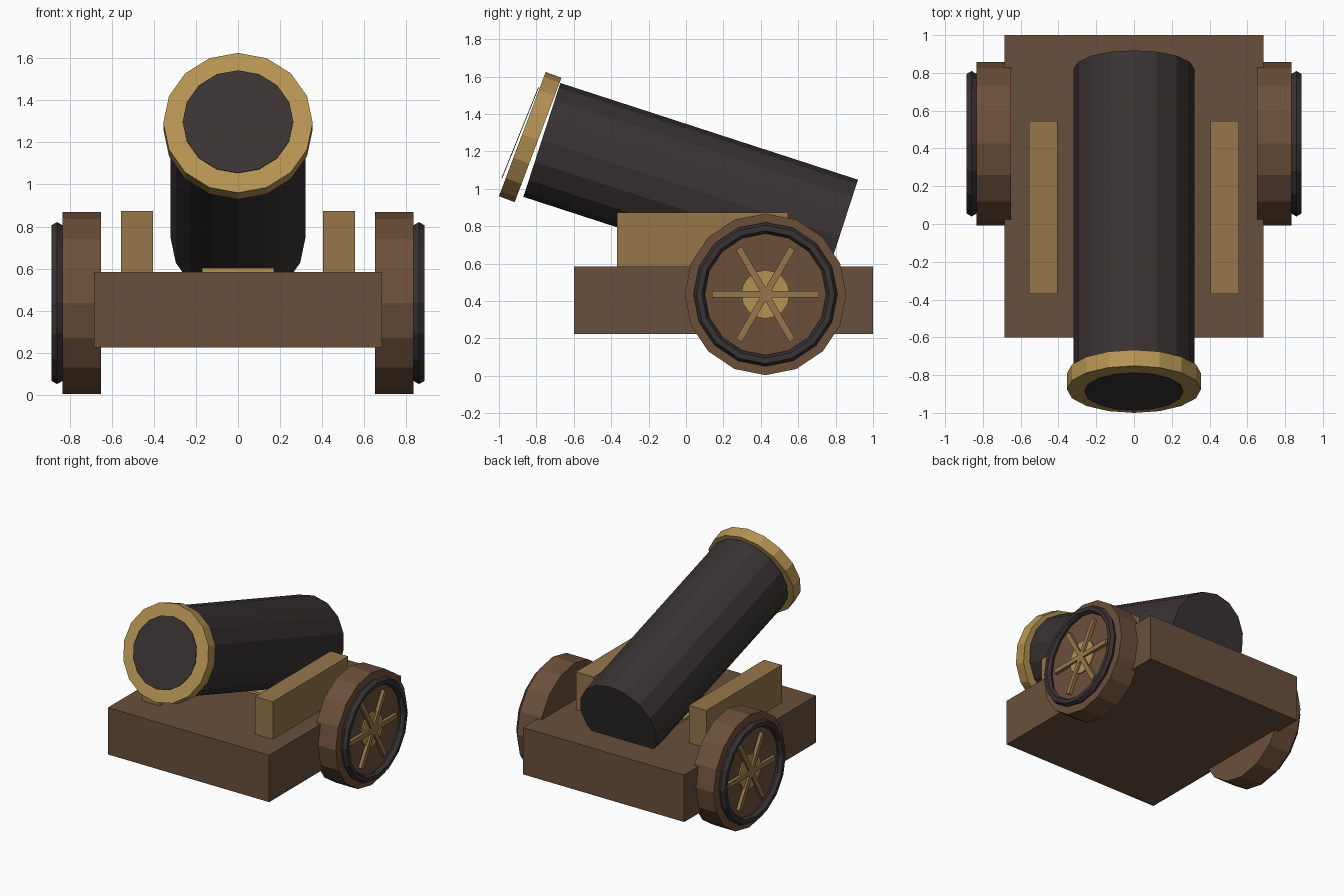
import bpy
from math import radians, pi
from mathutils import Vector

if "Cube" in bpy.data.objects:
    bpy.data.objects.remove(bpy.data.objects["Cube"], do_unlink=True)


def material(name, r, g, b):
    """Flat material from 0-255 display values, stored as linear."""
    colour = [((c / 255 + 0.055) / 1.055) ** 2.4 for c in (r, g, b)] + [1]
    mat = bpy.data.materials.new(name)
    mat.use_nodes = True
    mat.diffuse_color = colour
    mat.node_tree.nodes["Principled BSDF"].inputs["Base Color"].default_value = colour
    return mat


WOOD = material("dark wood", 104, 80, 60)
WHEEL = material("wheel wood", 108, 79, 58)
TAN = material("tan wood", 150, 118, 74)
GOLD = material("brass", 182, 148, 83)
IRON = material("black iron", 57, 50, 51)


def finish(name, mat):
    obj = bpy.context.object
    obj.name = name
    obj.data.materials.append(mat)
    return obj


def box(name, mat, low, high, rotation=(0, 0, 0)):
    low, high = Vector(low), Vector(high)
    bpy.ops.mesh.primitive_cube_add(size=1, location=(low + high) / 2, rotation=rotation)
    bpy.context.object.scale = high - low
    return finish(name, mat)


def drum(name, mat, radius, depth, centre, rotation):
    bpy.ops.mesh.primitive_cylinder_add(vertices=16, radius=radius, depth=depth,
                                        location=centre, rotation=rotation)
    return finish(name, mat)


def aimed(pitch):
    """Rotation that points a drum forward, raised by pitch degrees."""
    return (radians(90 - pitch), 0, 0)


# Carriage body and the saddle under the barrel
box("carriage", WOOD, (-0.685, -0.6, 0.225), (0.685, 1.0, 0.585))
box("saddle", GOLD, (-0.17, 0.17, 0.55), (0.17, 0.35, 0.603))

# Barrel, muzzle band and bore
drum("barrel", IRON, 0.32, 1.673, (0, 0.025, 1.003), aimed(18))
drum("muzzle_band", GOLD, 0.355, 0.09, (0, -0.833, 1.277), aimed(20.6))
drum("bore", IRON, 0.263, 0.004, (0, -0.887, 1.298), aimed(22))

# Side rails and wheels, mirrored left and right
AXLE_Y, AXLE_Z = 0.425, 0.436
SIDEWAYS = (0, pi / 2, 0)
for side, s in (("left", 1), ("right", -1)):
    box(side + "_rail", TAN, (s * 0.48 - 0.075, -0.37, 0.58),
        (s * 0.48 + 0.075, 0.545, 0.873))

    def on_axle(x):
        return (s * x, AXLE_Y, AXLE_Z)

    drum(side + "_wheel", WHEEL, 0.432, 0.185, on_axle(0.7425), SIDEWAYS)
    drum(side + "_hub", GOLD, 0.13, 0.02, on_axle(0.835), SIDEWAYS)
    bpy.ops.mesh.primitive_torus_add(major_segments=16, minor_segments=6,
                                     major_radius=0.355, minor_radius=0.03,
                                     location=on_axle(0.86), rotation=SIDEWAYS)
    finish(side + "_wheel_ring", IRON)

    # Three crossed bars make six spokes
    centre, half = Vector(on_axle(0.845)), Vector((0.015, 0.285, 0.018))
    for i in range(3):
        box(f"{side}_spoke_{i + 1}", TAN, centre - half, centre + half, (i * pi / 3, 0, 0))
